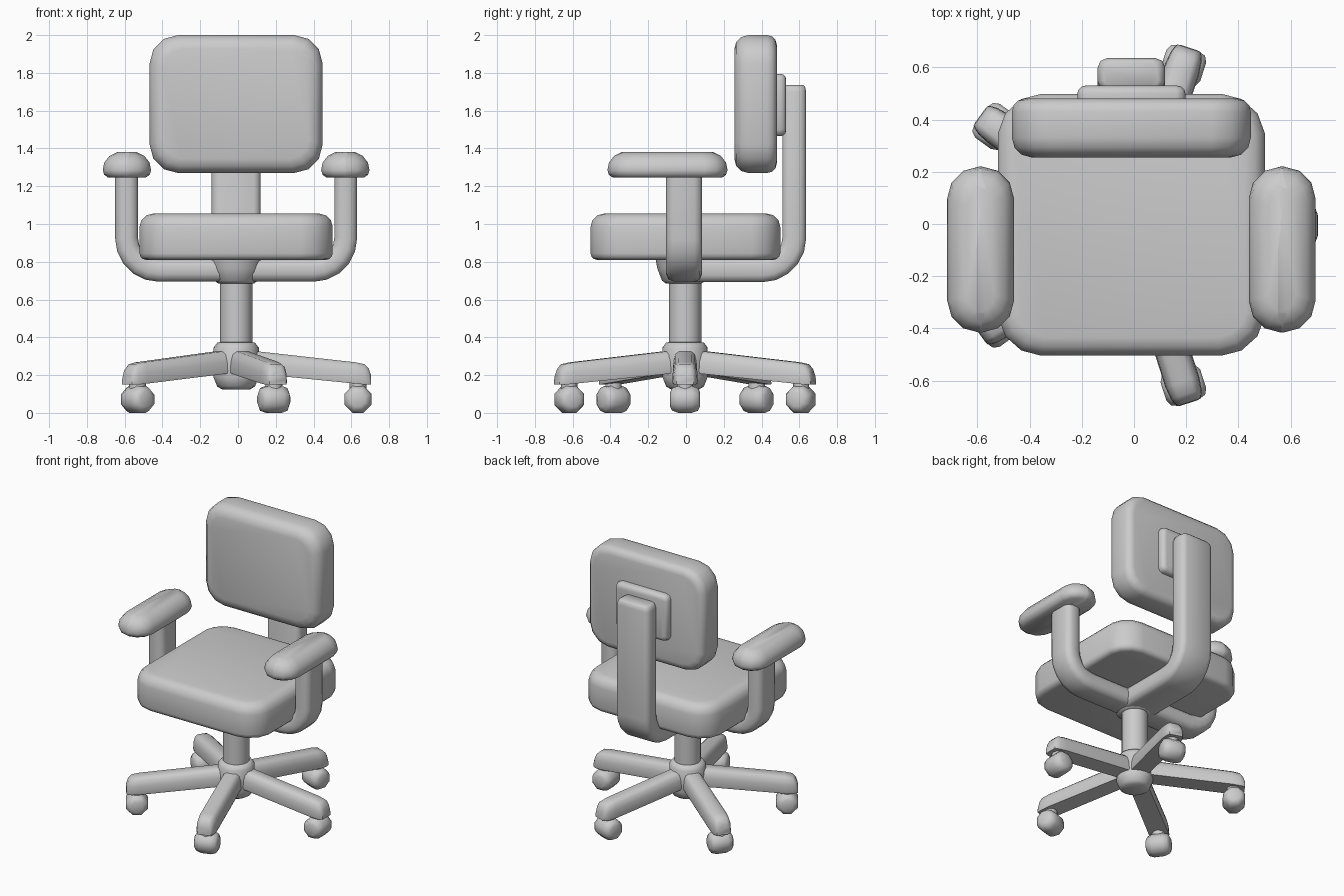
import bpy, bmesh, math
from mathutils import Vector, Matrix

if "Cube" in bpy.data.objects:
    bpy.data.objects.remove(bpy.data.objects["Cube"])

CX, CY = -0.01, -0.005          # axis of the column


def finish(name, bm, mat=None):
    if mat is not None:
        bm.transform(mat)
    bmesh.ops.recalc_face_normals(bm, faces=bm.faces)
    me = bpy.data.meshes.new(name)
    bm.to_mesh(me)
    bm.free()
    ob = bpy.data.objects.new(name, me)
    bpy.context.collection.objects.link(ob)
    bpy.ops.object.select_all(action='DESELECT')
    ob.select_set(True)
    bpy.context.view_layer.objects.active = ob
    bpy.ops.object.shade_smooth_by_angle(angle=math.radians(46))
    return ob


def skin(rings):
    bm = bmesh.new()
    vs = [[bm.verts.new(p) for p in ring] for ring in rings]
    n = len(vs[0])
    for a, b in zip(vs, vs[1:]):
        for i in range(n):
            j = (i + 1) % n
            bm.faces.new((a[i], a[j], b[j], b[i]))
    bm.faces.new(vs[0][::-1])
    bm.faces.new(vs[-1])
    return bm


def rrect(hx, hy, r, seg):
    pts = []
    for k, (sx, sy) in enumerate([(1, 1), (-1, 1), (-1, -1), (1, -1)]):
        for i in range(seg + 1):
            a = math.pi / 2 * (k + i / seg)
            pts.append((sx * (hx - r) + r * math.cos(a), sy * (hy - r) + r * math.sin(a)))
    return pts


def pad(name, hx, hy, r, profile, mat, seg=3, bulge=0.0):
    """Stack of rounded rectangles; profile = (inset, height)."""
    rings = []
    for d, z in profile:
        ring = rrect(hx - d, hy - d, max(r - d * 0.7, 0.01), seg)
        rings.append([(x * (1 + bulge * (1 - (y / hy) ** 2)), y, z) for x, y in ring])
    return finish(name, skin(rings), mat)


def cushion(z0, z1, lo, hi, seg=3):
    """Inset profile with a rounded lower edge lo and upper edge hi."""
    out = []
    for i in range(seg + 1):
        a = math.pi / 2 * i / seg
        out.append((lo * (1 - math.sin(a)), z0 + lo * (1 - math.cos(a))))
    for i in range(seg + 1):
        a = math.pi / 2 * i / seg
        out.append((hi * (1 - math.cos(a)), z1 - hi * (1 - math.sin(a))))
    return out


def sweep(name, path, width, thick, r, mat):
    """Rounded bar along an x-z path; path = (x, z, scale)."""
    P = [Vector((p[0], p[1])) for p in path]
    rings = []
    for i, p in enumerate(P):
        a = (P[i] - P[i - 1]).normalized() if i else (P[1] - P[0]).normalized()
        b = (P[i + 1] - P[i]).normalized() if i < len(P) - 1 else a
        t = (a + b).normalized()
        m = 1 / max(t.dot(a), 0.5)
        s = path[i][2]
        rings.append([(p.x - t.y * v * m * s, u * s, p.y + t.x * v * m * s)
                      for u, v in rrect(width / 2, thick / 2, r, 2)])
    return finish(name, skin(rings), mat)


def arc(cx, cz, r, a0, a1, n=5):
    return [(cx + r * math.cos(math.radians(a0 + (a1 - a0) * i / n)),
             cz + r * math.sin(math.radians(a0 + (a1 - a0) * i / n)), 1) for i in range(n + 1)]


def lathe(name, profile, mat, n=16):
    rings = [[(r * math.cos(2 * math.pi * i / n), r * math.sin(2 * math.pi * i / n), z)
              for i in range(n)] for r, z in profile]
    return finish(name, skin(rings), mat)


T = Matrix.Translation
C = T((CX, CY, 0))
UPRIGHT = Matrix.Rotation(math.pi / 2, 4, 'X')      # local z -> -y, local y -> z

# Seat and back cushions
pad("seat", 0.495, 0.502, 0.15, cushion(0.81, 1.055, 0.035, 0.07), T((CX, -0.003, 0)), bulge=0.065)
pad("backrest", 0.458, 0.365, 0.15, cushion(-0.1125, 0.1125, 0.05, 0.075),
    T((CX, 0.368, 1.635)) @ UPRIGHT)
pad("back_plate", 0.207, 0.165, 0.035, cushion(-0.035, 0.035, 0.03, 0.005),
    T((CX, 0.495, 1.63)) @ UPRIGHT, seg=2)

# Armrest pads
for side, s in (("left", -1), ("right", 1)):
    pad(side + "_armrest", 0.128, 0.318, 0.122,
        [(0.03, 1.245), (0.008, 1.26), (0, 1.285), (0.008, 1.325), (0.035, 1.36), (0.075, 1.38)],
        T((CX + s * 0.578, -0.098, 0)))

# U-shaped arm frame
half = [(0.58, 1.27, 1)] + arc(0.41, 0.925, 0.17, 0, -90)
arm = half + [(-x, z, s) for x, z, s in reversed(half)]
sweep("arm_frame", arm, 0.19, 0.12, 0.04, T((CX, -0.01, 0)))

# Back support bar: path x runs towards the back
bar = [(0.0, 0.755, 1)] + arc(0.40, 0.925, 0.17, -90, 0)
bar = bar + [(0.57, 1.70, 1), (0.57, 1.725, 0.93), (0.57, 1.735, 0.8)]
sweep("back_bar", bar, 0.258, 0.125, 0.035,
      T((CX, 0.003, 0)) @ Matrix.Rotation(math.pi / 2, 4, 'Z'))

# Column, seat mount and base hub
lathe("seat_mount", [(0.095, 0.685), (0.115, 0.70), (0.14, 0.765), (0.15, 0.82)], T((CX, -0.012, 0)))
lathe("column", [(0.086, 0.30), (0.086, 0.72)], C)
lathe("base_hub", [(0.075, 0.125), (0.10, 0.14), (0.12, 0.19), (0.12, 0.345), (0.10, 0.372), (0.08, 0.375)], C)

# Five legs with casters
for k in range(5):
    M = C @ Matrix.Rotation(math.radians(72 * k), 4, 'Z')
    leg = []
    for x, z0, z1, w in [(0.03, 0.215, 0.335, 0.064), (0.63, 0.155, 0.268, 0.068),
                         (0.68, 0.15, 0.258, 0.062), (0.702, 0.15, 0.235, 0.054),
                         (0.714, 0.15, 0.20, 0.046)]:
        h = z1 - z0
        leg.append([(x, y * w, z0 + v * h) for y, v in
                    [(-0.95, 0), (0.95, 0), (1, 0.1), (0.95, 0.55), (0.8, 0.86), (0.5, 1),
                     (-0.5, 1), (-0.8, 0.86), (-0.95, 0.55), (-1, 0.1)]])
    finish(f"leg_{k + 1}", skin(leg), M)
    lathe(f"caster_stem_{k + 1}", [(0.045, 0.10), (0.045, 0.17)], M @ T((0.645, 0, 0)), n=10)
    lathe(f"caster_{k + 1}", [(0.04, -0.08), (0.065, -0.068), (0.077, -0.035), (0.077, 0.035),
                              (0.065, 0.068), (0.04, 0.08)],
          M @ T((0.645, 0, 0.0715)) @ UPRIGHT @ Matrix.Rotation(math.pi / 8, 4, 'Z'), n=8)
